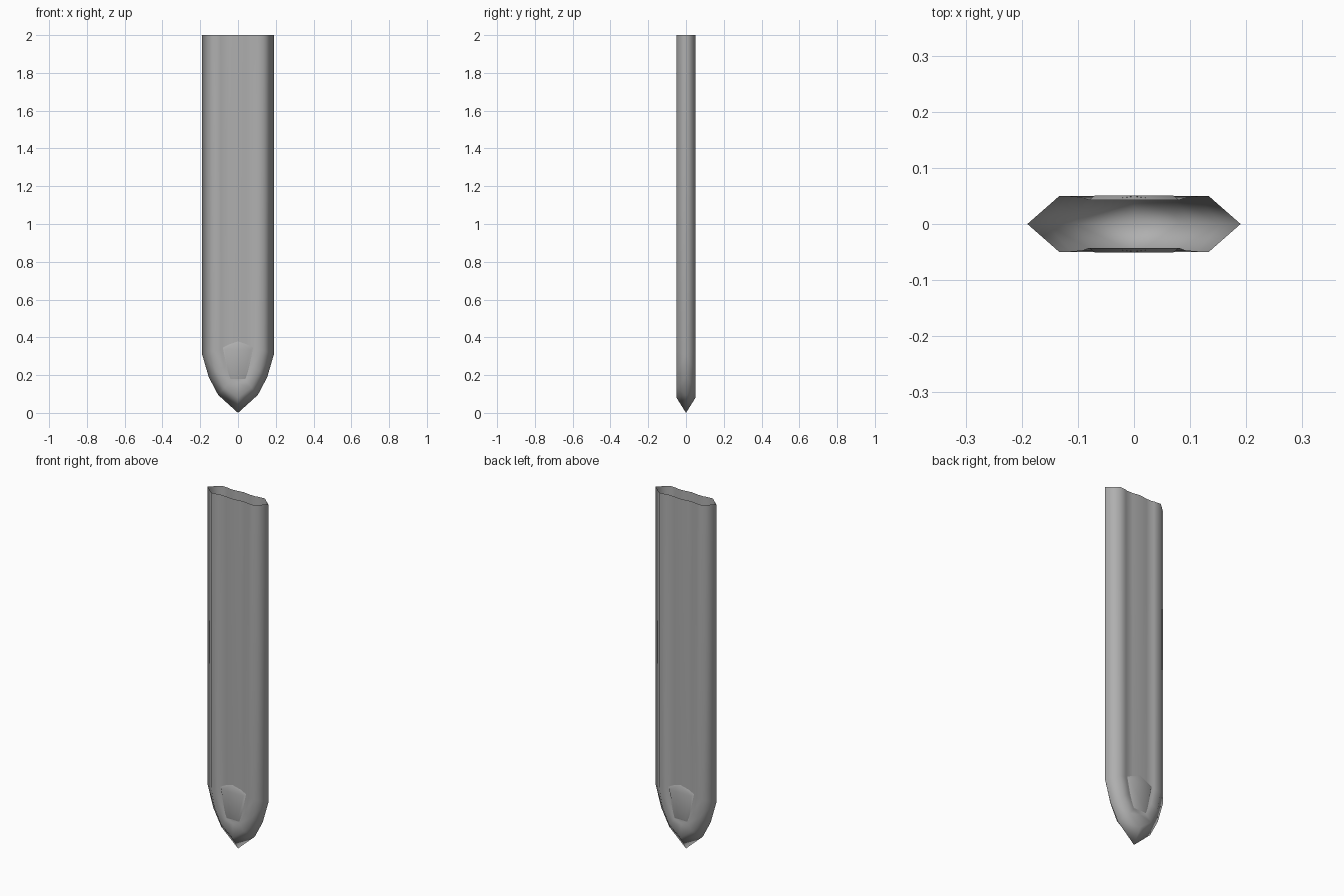
import bpy, bmesh

if "Cube" in bpy.data.objects:
    bpy.data.objects.remove(bpy.data.objects["Cube"])

# profile lines running from the open top down to the point: (x, z)
EDGE = [(.19, 2), (.19, .31), (.155, .19), (.105, .095), (0, 0)]
BEVEL = [(.133, 2), (.133, .33), (.112, .22), (.07, .135), (0, .08)]
LIP = [(.092, 2), (.092, .335), (.073, .245), (.042, .17), (0, .155)]
GROOVE = [(.08, 2), (.08, .34), (.065, .25), (.037, .178), (0, .165)]
FLOOR = [(.045, 2), (.045, .36), (.035, .25), (.02, .2), (0, .18)]
RIDGE = [(0, 2), (0, .385), (0, .3), (0, .22), (0, .19)]
LINES = [(EDGE, [0] * 5), (BEVEL, [.05] * 5),
         (LIP, [.047, .047, .047, .047, .047]),
         (GROOVE, [.0425, .0425, .043, .0445, .045]),
         (FLOOR, [.0435, .0435, .0435, .0445, .045]),
         (RIDGE, [.0495, .0495, .044, .0445, .045])]

STEEL = bpy.data.materials.new("dark_grey")
STEEL.diffuse_color = (.43, .43, .43, 1)
STEEL.use_nodes = True
STEEL.node_tree.nodes["Principled BSDF"].inputs["Base Color"].default_value = STEEL.diffuse_color


def finish(name, bm):
    bmesh.ops.remove_doubles(bm, verts=bm.verts, dist=.0003)
    bmesh.ops.dissolve_degenerate(bm, edges=bm.edges, dist=.0002)
    bmesh.ops.recalc_face_normals(bm, faces=bm.faces)
    me = bpy.data.meshes.new(name)
    bm.to_mesh(me)
    bm.free()
    me.materials.append(STEEL)
    ob = bpy.data.objects.new(name, me)
    bpy.context.collection.objects.link(ob)
    for p in me.polygons:
        p.use_smooth = True
    return ob


# hollow blade: one quarter mirrored to four
bm = bmesh.new()
for sx in (1, -1):
    for sy in (1, -1):
        grid = [[bm.verts.new((sx * x, sy * y, z)) for (x, z), y in zip(l, ys)]
                for l, ys in LINES]
        for a, b in zip(grid, grid[1:]):
            for i in range(4):
                bm.faces.new((a[i], a[i + 1], b[i + 1], b[i]))
finish("blade", bm)

# raised five-sided plates at the end of the grooves, fading out downwards
OUTER = [(0, .39), (.08, .345), (.045, .175), (-.045, .175), (-.08, .345)]
INNER = [(0, .375), (.07, .335), (.032, .19), (-.032, .19), (-.07, .335)]
HEIGHT = [.051, .051, .0485, .0485, .051]
for side, name in ((-1, "front_plate"), (1, "back_plate")):
    bm = bmesh.new()
    o = [bm.verts.new((x, side * .043, z)) for x, z in OUTER]
    n = [bm.verts.new((x, side * h, z)) for (x, z), h in zip(INNER, HEIGHT)]
    bm.faces.new(n)
    for i in range(5):
        j = (i + 1) % 5
        bm.faces.new((o[i], o[j], n[j], n[i]))
    ob = finish(name, bm)
    # keep the plate face pointing away from the blade
    face = max(ob.data.polygons, key=lambda p: len(p.vertices))
    if face.normal.y * side < 0:
        ob.data.flip_normals()
